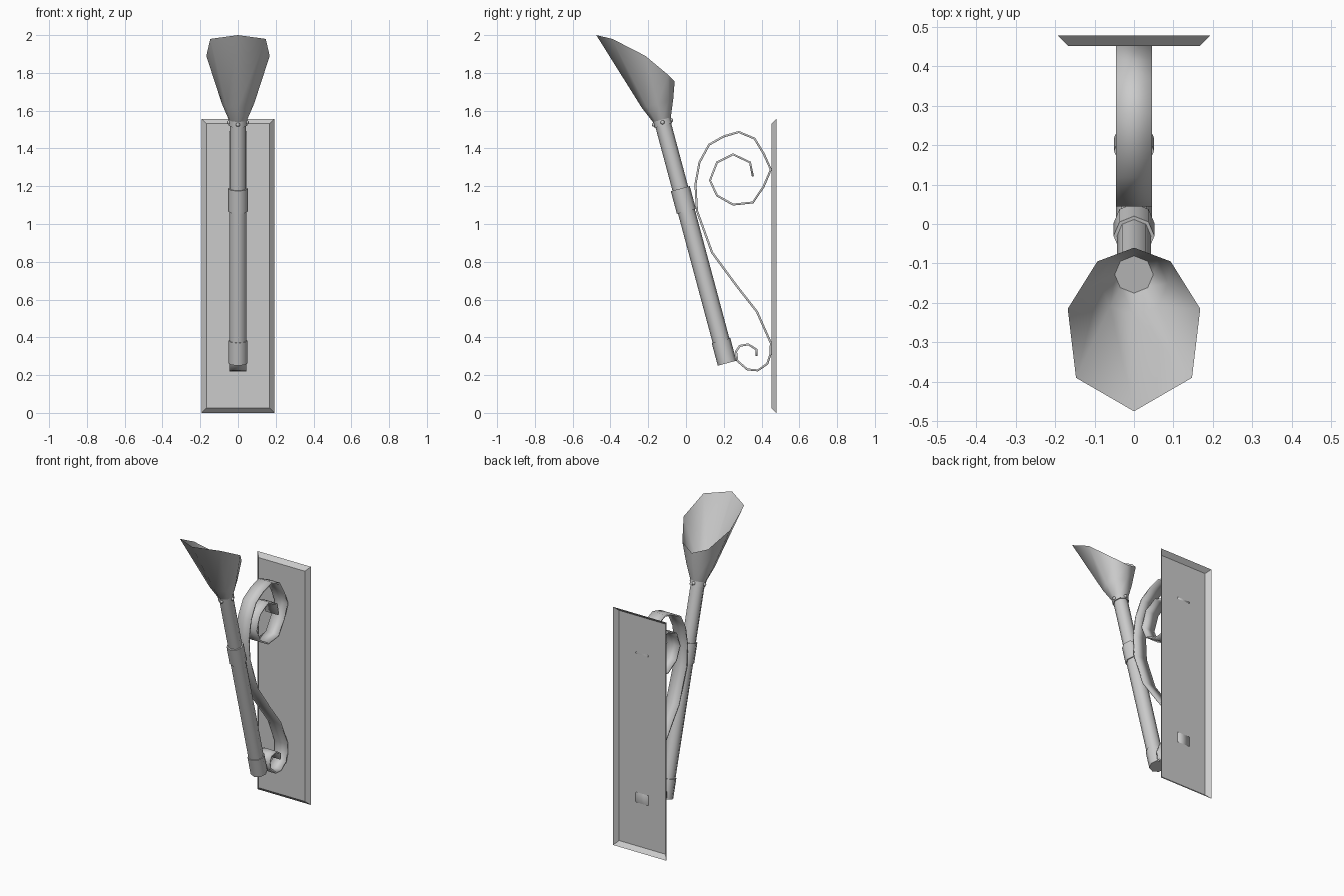
import bpy, bmesh, math
from mathutils import Vector

if "Cube" in bpy.data.objects:
    bpy.data.objects.remove(bpy.data.objects["Cube"])

FOOT = Vector((0, 0.2175, 0.263))      # centre of the pole's lower end
TILT = math.radians(15)
AXIS = Vector((0, -math.sin(TILT), math.cos(TILT)))
FRONT = Vector((0, -math.cos(TILT), -math.sin(TILT)))
SIDES = 8


def make(name, verts, faces, angle=40):
    me = bpy.data.meshes.new(name)
    me.from_pydata([tuple(v) for v in verts], [], faces)
    bm = bmesh.new()
    bm.from_mesh(me)
    bmesh.ops.recalc_face_normals(bm, faces=bm.faces)
    bm.to_mesh(me)
    bm.free()
    ob = bpy.data.objects.new(name, me)
    bpy.context.collection.objects.link(ob)
    if angle:
        bpy.ops.object.select_all(action='DESELECT')
        ob.select_set(True)
        bpy.context.view_layer.objects.active = ob
        bpy.ops.object.shade_smooth_by_angle(angle=math.radians(angle))
    return ob


def on_pole(t, r, a):
    return FOOT + AXIS * t + (FRONT * math.cos(a) + Vector((math.sin(a), 0, 0))) * r


def ring(t, r):
    return [on_pole(t, r, 2 * math.pi * k / SIDES) for k in range(SIDES)]


def skin(rings):
    n = SIDES
    return [(i * n + k, i * n + (k + 1) % n, (i + 1) * n + (k + 1) % n, (i + 1) * n + k)
            for i in range(len(rings) - 1) for k in range(n)]


def tube(name, profile):
    rings = [ring(t, r) for t, r in profile]
    last = (len(rings) - 1) * SIDES
    caps = [tuple(range(SIDES)), tuple(range(last, last + SIDES))]
    return make(name, sum(rings, []), skin(rings) + caps, 50)


# Pole and its collars
tube("lower_pole", [(0.05, 0.046), (0.9, 0.046)])
tube("upper_pole", [(0.85, 0.043), (1.325, 0.043)])
tube("bottom_collar", [(0, 0.051), (0.124, 0.051)])
tube("middle_collar", [(0.832, 0.052), (0.957, 0.052)])
tube("top_collar", [(1.303, 0.049), (1.335, 0.049)])

# Flared cup with a slanted, pointed rim
half = [(0, -0.475, 2.0), (0.147, -0.39, 1.98), (0.168, -0.215, 1.89),
        (0.093, -0.095, 1.79), (0, -0.06, 1.755)]
rim = [Vector(p) for p in half + [(-x, y, z) for x, y, z in half[3:0:-1]]]
cup = [ring(1.33, 0.047), ring(1.423, 0.086), rim]
make("cup", sum(cup, []), skin(cup), 60)

# Studs around the top collar
for k in range(4):
    bpy.ops.mesh.primitive_uv_sphere_add(segments=8, ring_count=6, radius=0.011,
                                         location=on_pole(1.32, 0.047, k * math.pi / 2))
    bpy.context.object.name = f"stud_{k + 1}"
    bpy.ops.object.shade_smooth()

# Wall plate: open-backed with sloping edges
plate = []
for inset, y in ((0, 0.478), (0.026, 0.452)):
    x, z0, z1 = 0.193 - inset, inset, 1.557 - inset
    plate += [(-x, y, z0), (x, y, z0), (x, y, z1), (-x, y, z1)]
make("wall_plate", plate,
     [(k, (k + 1) % 4, 4 + (k + 1) % 4, 4 + k) for k in range(4)] + [(4, 5, 6, 7)], 0)

# Scroll bracket: one strip curling at both ends
path = [(.354, 1.252), (.339, 1.326), (.249, 1.369), (.164, 1.326), (.127, 1.231),
        (.164, 1.151), (.249, 1.103), (.354, 1.114), (.411, 1.199), (.449, 1.288),
        (.363, 1.452), (.28, 1.487), (.2, 1.464), (.122, 1.42), (.071, 1.326), (.05, 1.21),
        (.058, 1.07), (.138, .849), (.27, .67), (.376, .535), (.449, .37), (.448, .315),
        (.43, .26), (.38, .225), (.325, .23), (.272, .275), (.265, .325),
        (.285, .355), (.33, .363), (.373, .335), (.373, .3)]
# the straight run across the outer curl gets its missing corner
path.insert(10, (.412, 1.371))
strip = make("scroll_bracket", [(x, y, z) for y, z in path for x in (-.046, .046)],
             [(2 * i, 2 * i + 1, 2 * i + 3, 2 * i + 2) for i in range(len(path) - 1)], 30)
mod = strip.modifiers.new("thickness", 'SOLIDIFY')
mod.thickness = 0.011
mod.offset = 0
